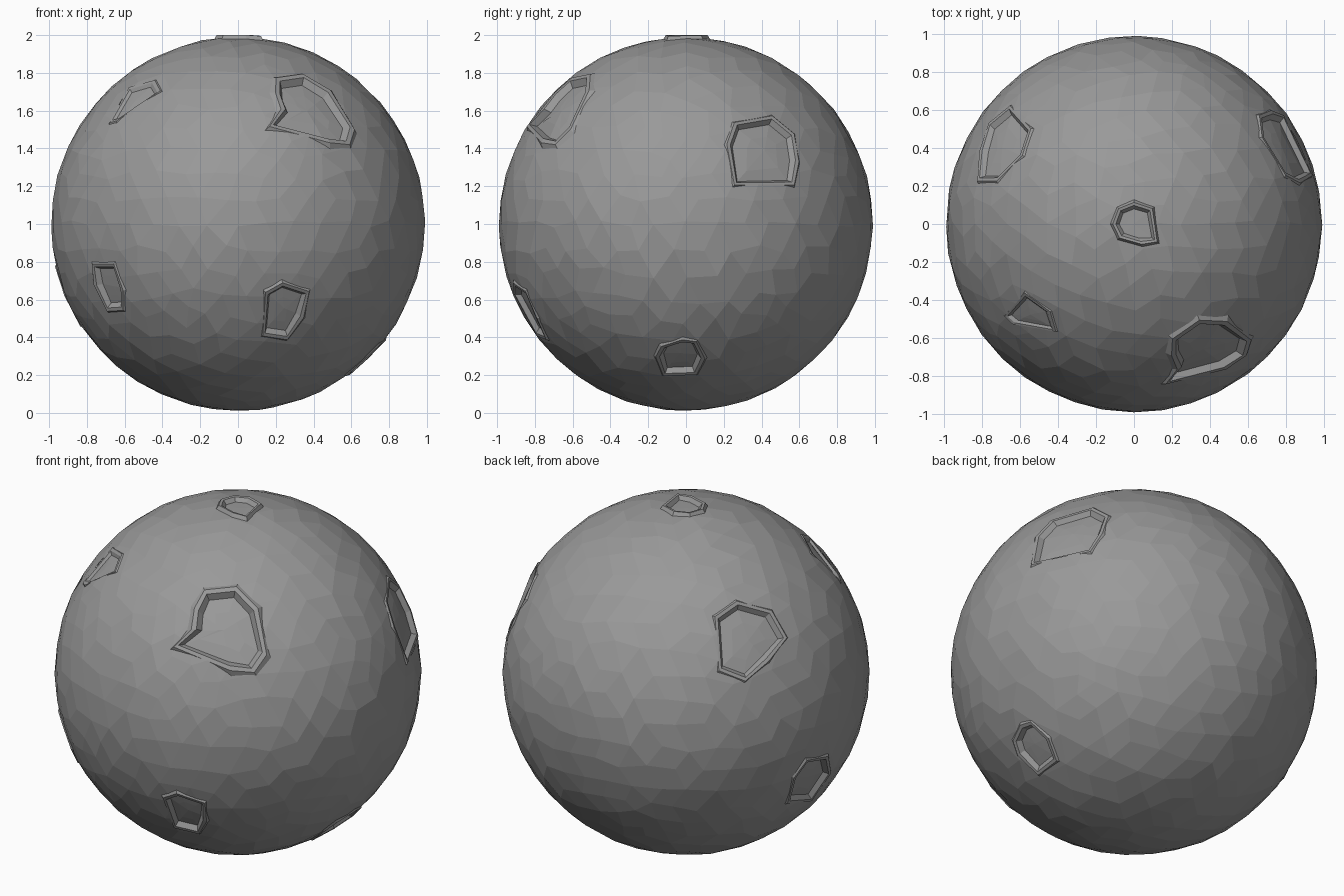
import bpy, bmesh, math, random
from mathutils import Vector

if "Cube" in bpy.data.objects:
    bpy.data.objects.remove(bpy.data.objects["Cube"])

random.seed(4)
R = 0.991
CENTRE = Vector((0, 0, 1))

# Dark grey rock
rock = bpy.data.materials.new("dark_rock")
rock.diffuse_color = (0.32, 0.32, 0.32, 1)
rock.use_nodes = True
rock.node_tree.nodes["Principled BSDF"].inputs["Base Color"].default_value = rock.diffuse_color

# Viewing bases (right, up) in which the crater outlines are drawn
X, Y, Z = Vector((1, 0, 0)), Vector((0, 1, 0)), Vector((0, 0, 1))
a, e = math.radians(35), math.radians(24)
back_right = Vector((-math.cos(a), -math.sin(a), 0))
back_dir = Vector((-math.sin(a), math.cos(a), 0))
back_up = Z * math.cos(e) - back_dir * math.sin(e)
FRONT, SIDE, TOP, BACK = (X, Z), (Y, Z), (X, Y), (back_right, back_up)

# name, view, outline of the rim crest (relative to the sphere centre)
CRATERS = [
    ("top_crater", TOP, [(-.11, 0), (-.08, .08), (0, .112), (.095, .08), (.12, -.092),
                         (.04, -.105), (-.075, -.072)]),
    ("large_crater", FRONT, [(.20, .765), (.34, .785), (.485, .70), (.61, .495), (.585, .415),
                             (.48, .425), (.165, .51), (.225, .60), (.195, .69)]),
    ("right_crater", SIDE, [(.215, .42), (.255, .535), (.455, .57), (.57, .475), (.595, .33),
                            (.57, .205), (.255, .205)]),
    ("front_low_crater", FRONT, [(.145, -.36), (.235, -.31), (.375, -.355), (.345, -.495),
                                 (.26, -.61), (.13, -.59)]),
    ("left_low_crater", FRONT, [(-.77, -.21), (-.655, -.21), (-.605, -.35), (-.605, -.455),
                                (-.69, -.46), (-.76, -.32)]),
    ("left_high_crater", TOP, [(-.68, -.485), (-.575, -.36), (-.44, -.46), (-.41, -.565),
                               (-.64, -.525)]),
    ("right_low_crater", SIDE, [(-.16, -.70), (-.13, -.645), (-.02, -.61), (.055, -.62),
                                (.10, -.71), (.055, -.795), (-.12, -.80)]),
    ("back_left_crater", TOP, [(-.82, .225), (-.81, .38), (-.76, .53), (-.65, .62),
                               (-.54, .50), (-.585, .36), (-.72, .225)]),
    ("back_low_crater", BACK, [(.545, -.70), (.58, -.56), (.65, -.465), (.765, -.445),
                               (.78, -.54), (.675, -.69)]),
]
# foot spread, rim width, crest height, floor depth
PROFILES = {"top_crater": (.02, .024, .016, .012), "large_crater": (.035, .042, .012, .028),
            "left_high_crater": (.015, .032, .003, .016)}
USUAL = (.018, .031, .005, .028)


def on_sphere(view, u, v):
    right, up = view
    w = math.sqrt(max(.005, R ** 2 - u * u - v * v))
    return (right * u + up * v + right.cross(up) * w).normalized()


def make_object(name, bm):
    me = bpy.data.meshes.new(name)
    bm.to_mesh(me)
    bm.free()
    me.materials.append(rock)
    ob = bpy.data.objects.new(name, me)
    bpy.context.collection.objects.link(ob)
    ob.location = CENTRE
    return ob


def ring(bm, dirs, c, inset, radius):
    # outline moved toward the crater middle, at a given radius
    return [bm.verts.new((d + (c - d).normalized() * inset).normalized() * radius) for d in dirs]


def bridge(bm, r0, r1):
    n = len(r0)
    for i in range(n):
        j = (i + 1) % n
        bm.faces.new((r0[i], r0[j], r1[j], r1[i]))


def fan(bm, r, point):
    mid = bm.verts.new(point)
    for i in range(len(r)):
        bm.faces.new((r[i], r[(i + 1) % len(r)], mid))


def crater(name, dirs, c):
    # foot, crest, inner crest, floor edge, floor
    foot, width, crest, depth = PROFILES.get(name, USUAL)
    bm = bmesh.new()
    size = sum((d - c).length for d in dirs) / len(dirs)
    rings = [ring(bm, dirs, c, i, r) for i, r in (
        (-foot, R - .008), (0, R + crest), (width * .65, R + crest - .004),
        (width + .008, R - depth), (width + size * .4, R - depth - .002))]
    for r0, r1 in zip(rings, rings[1:]):
        bridge(bm, r0, r1)
    fan(bm, rings[-1], c * (R - depth - .002))
    bmesh.ops.recalc_face_normals(bm, faces=bm.faces)
    if sum(f.normal.dot(c) for f in bm.faces) < 0:
        bmesh.ops.reverse_faces(bm, faces=bm.faces)
    return make_object(name, bm)


# Moon body: faceted sphere with slightly uneven facets
bm = bmesh.new()
bmesh.ops.create_icosphere(bm, subdivisions=4, radius=R)
for v in bm.verts:
    j = Vector([random.uniform(-.02, .02) for _ in range(3)])
    v.co = (v.co + j).normalized() * (R + random.uniform(-.003, .001))
moon = make_object("moon_body", bm)

# Craters, plus wedges that open the body beneath them
cut = bmesh.new()
for name, view, pts in CRATERS:
    dirs = [on_sphere(view, u, v) for u, v in pts]
    c = sum(dirs, Vector()).normalized()
    crater(name, dirs, c)
    low, high = ring(cut, dirs, c, .004, R - .1), ring(cut, dirs, c, .004, R + .1)
    bridge(cut, low, high)
    fan(cut, low, c * (R - .1))
    fan(cut, high, c * (R + .1))
bmesh.ops.recalc_face_normals(cut, faces=cut.faces)
cutter = make_object("crater_cutter", cut)
cutter.hide_render = True

mod = moon.modifiers.new("open_craters", 'BOOLEAN')
mod.operation, mod.object, mod.solver = 'DIFFERENCE', cutter, 'EXACT'
bpy.context.view_layer.objects.active = moon
bpy.ops.object.modifier_apply(modifier=mod.name)
bpy.data.objects.remove(cutter)

# Remove the wedge walls so only the open shell remains, then pair triangles into larger facets
bm = bmesh.new()
bm.from_mesh(moon.data)
inner = [f for f in bm.faces if f.calc_center_median().length < R - .03]
bmesh.ops.delete(bm, geom=inner, context='FACES')
bmesh.ops.join_triangles(bm, faces=bm.faces, angle_face_threshold=.5, angle_shape_threshold=1.2)
bm.to_mesh(moon.data)
bm.free()
